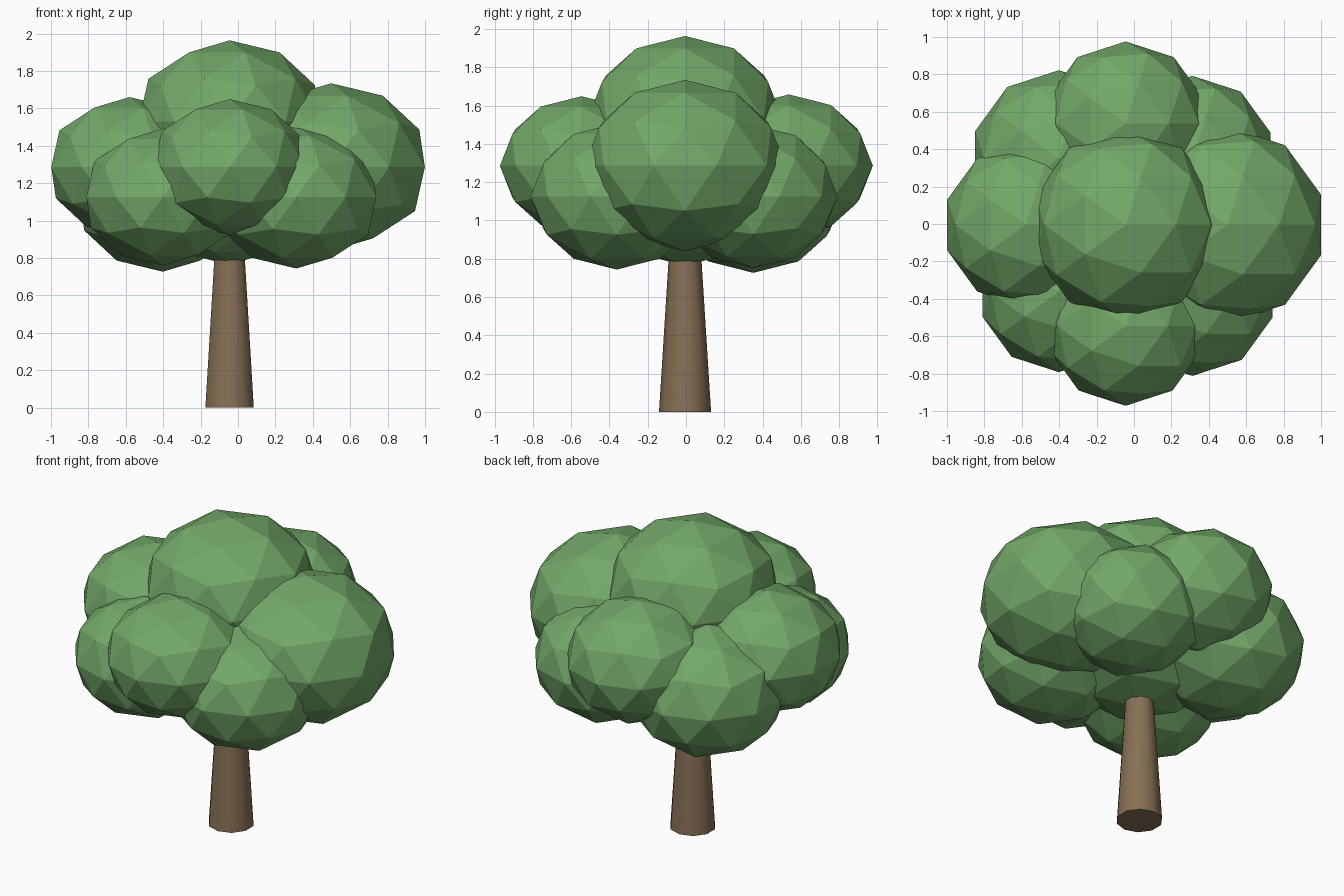
import bpy
import math

default_cube = bpy.data.objects.get("Cube")
if default_cube:
    bpy.data.objects.remove(default_cube, do_unlink=True)

TRUNK_X, TRUNK_Y = -0.045, -0.005
FLATTEN = 0.85  # foliage blobs are squashed in height


def make_material(name, color):
    mat = bpy.data.materials.new(name)
    mat.use_nodes = True
    mat.diffuse_color = color
    bsdf = next(n for n in mat.node_tree.nodes if n.type == "BSDF_PRINCIPLED")
    bsdf.inputs["Base Color"].default_value = color
    bsdf.inputs["Roughness"].default_value = 0.9
    return mat


leaf_green = make_material("leaf_green", (0.17, 0.39, 0.14, 1))
bark_brown = make_material("bark_brown", (0.24, 0.16, 0.09, 1))


def add_blob(name, x, y, z, radius):
    """Faceted, slightly flattened ball of leaves."""
    bpy.ops.mesh.primitive_ico_sphere_add(
        subdivisions=2, radius=radius, location=(x, y, z))
    blob = bpy.context.object
    blob.name = name
    blob.scale.z = FLATTEN
    blob.data.materials.append(leaf_green)
    bpy.ops.object.shade_flat()


# Tapered trunk, reaching up inside the foliage
TRUNK_HEIGHT = 1.0
bpy.ops.mesh.primitive_cone_add(
    vertices=10, radius1=0.136, radius2=0.073, depth=TRUNK_HEIGHT,
    location=(TRUNK_X, TRUNK_Y, TRUNK_HEIGHT / 2))
trunk = bpy.context.object
trunk.name = "trunk"
trunk.data.materials.append(bark_brown)
bpy.ops.object.shade_smooth_by_angle(angle=math.radians(40))

# Crown and core on the trunk axis
add_blob("foliage_top", TRUNK_X, TRUNK_Y, 1.53, 0.51)
add_blob("foliage_core", TRUNK_X, TRUNK_Y, 1.215, 0.53)

# Four main lobes
MAIN_Z = 1.286
add_blob("foliage_left", 0.498, TRUNK_Y, MAIN_Z, 0.527)
add_blob("foliage_right", -0.58, TRUNK_Y, MAIN_Z, 0.44)
add_blob("foliage_front", TRUNK_X, -0.545, MAIN_Z, 0.427)
add_blob("foliage_back", TRUNK_X, 0.538, MAIN_Z, 0.438)

# Four lower lobes on the diagonals
LOWER_Z, REACH = 1.126, 0.357
for name, side, depth, radius in (
        ("front_left", 1, -1, 0.45), ("front_right", -1, -1, 0.43),
        ("back_left", 1, 1, 0.44), ("back_right", -1, 1, 0.47)):
    add_blob("foliage_lower_" + name, TRUNK_X + side * REACH,
             TRUNK_Y + depth * REACH, LOWER_Z, radius)
